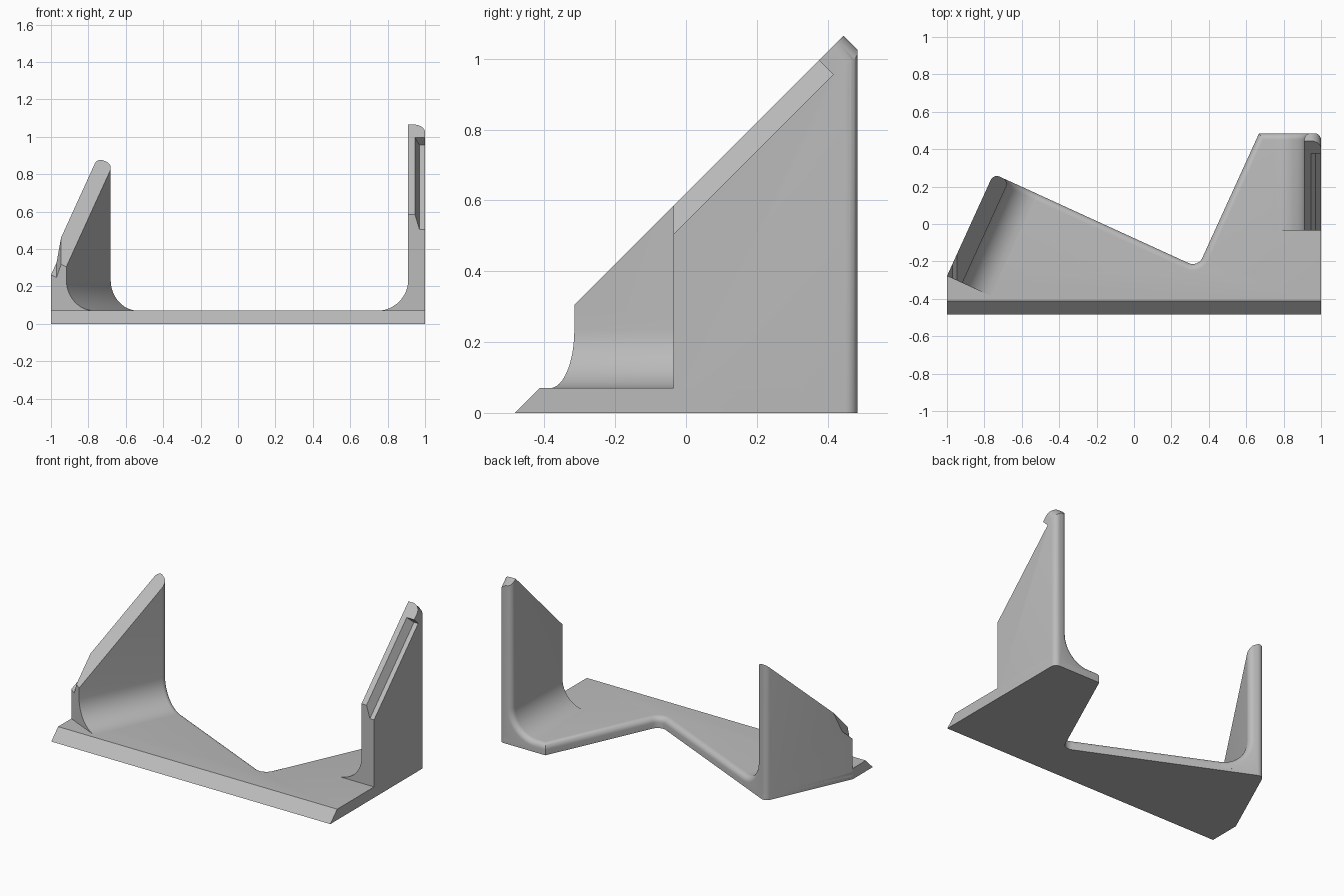
import bpy, bmesh, math
from mathutils import Vector, Matrix

if "Cube" in bpy.data.objects:
    bpy.data.objects.remove(bpy.data.objects["Cube"])

A = math.radians(24.5)
THICK, WALL, FILLET, R = 0.07, 0.09, 0.165, 0.035   # plate, wall, inside corner, edge rounding
STEPS = [math.pi / 2 * i / 6 for i in range(7)]
SLOPE_N = Vector((0, -1, 1)).normalized()           # shared leaning plane z = y + 0.62
SLOPE_P = Vector((0, 0, 0.62))

mat = bpy.data.materials.new("light grey")
mat.diffuse_color = (0.5, 0.5, 0.5, 1)
mat.use_nodes = True
mat.node_tree.nodes["Principled BSDF"].inputs["Base Color"].default_value = mat.diffuse_color


def loft(rings):
    bm = bmesh.new()
    vs = [[bm.verts.new(p) for p in ring] for ring in rings]
    n = len(vs[0])
    for a, b in zip(vs, vs[1:]):
        for i in range(n):
            j = (i + 1) % n
            bm.faces.new((a[i], a[j], b[j], b[i]))
    bm.faces.new(vs[0][::-1])
    bm.faces.new(vs[-1])
    bmesh.ops.recalc_face_normals(bm, faces=bm.faces[:])
    return bm


def cut(bm, point, normal):
    # trim everything on the normal side and cap the opening
    geom = bm.verts[:] + bm.edges[:] + bm.faces[:]
    bmesh.ops.bisect_plane(bm, geom=geom, dist=1e-6, plane_co=point, plane_no=normal, clear_outer=True)
    bmesh.ops.holes_fill(bm, edges=[e for e in bm.edges if e.is_boundary], sides=0)
    bmesh.ops.recalc_face_normals(bm, faces=bm.faces[:])


def to_object(bm, name):
    me = bpy.data.meshes.new(name)
    bm.to_mesh(me)
    bm.free()
    me.materials.append(mat)
    ob = bpy.data.objects.new(name, me)
    bpy.context.collection.objects.link(ob)
    return ob


def activate(ob):
    bpy.ops.object.select_all(action='DESELECT')
    ob.select_set(True)
    bpy.context.view_layer.objects.active = ob


def smooth(ob):
    activate(ob)
    bpy.ops.object.shade_smooth_by_angle(angle=math.radians(30))


# Base plate: chamfered front, notched back with a rounded upper edge
n1 = Vector((math.sin(A), math.cos(A)))
n2 = Vector((-math.cos(A), math.sin(A)))
up = Vector((0, 1))
notch = Vector((0.342, -0.232))
notch_c = notch + 0.055 * (n1 + n2)
left_back = Vector((-1, -0.278)) + 0.6 * n1
peak = notch + n1 * ((0.485 - notch.y) / n1.y)


def plate_ring(z, d):
    pts = [Vector((-1, -0.483 + z)), Vector((1, -0.483 + z))]
    c = Vector((1 - R, 0.485 - R))
    for t in STEPS:
        pts.append(c + R * Vector((math.cos(t), math.sin(t))) - up * d * math.sin(t))
    pts.append(peak - d * (up + n2) / (1 + up.dot(n2)))
    for t in STEPS:
        pts.append(notch_c - (0.055 + d) * (n2 * math.cos(t) + n1 * math.sin(t)))
    c = left_back - R * (n1 + n2)
    for t in STEPS:
        pts.append(c + R * (n1 * math.cos(t) + n2 * math.sin(t)) - n1 * d * math.cos(t))
    pts.append(Vector((-1, -0.278)))
    return [(p.x, p.y, z) for p in pts]


rings = [plate_ring(0, 0)]
rings += [plate_ring(THICK - R + R * math.sin(t), R * (1 - math.cos(t))) for t in STEPS]
smooth(to_object(loft(rings), "base_plate"))


# Side walls: upright with a curved foot, rounded at the back end
def wall_ring(y, d):
    pts = [(d, 0.02), (d, 1.4), (WALL - d, 1.4)]
    for i in range(13):
        t = math.pi + math.pi / 2 * i / 12
        pts.append((WALL + FILLET + (FILLET + d) * math.cos(t),
                    THICK + FILLET + (FILLET + d) * math.sin(t)))
    pts.append((WALL + FILLET, 0.02))
    return [(x, y, z) for x, z in pts]


def wall(length, matrix):
    rings = [wall_ring(0, 0)]
    rings += [wall_ring(length - R + R * math.sin(t), R * (1 - math.cos(t))) for t in STEPS]
    bm = loft(rings)
    bm.transform(matrix)
    cut(bm, SLOPE_P, SLOPE_N)
    return bm


left = wall(0.6, Matrix.Translation((-1, -0.278, 0)) @ Matrix.Rotation(-A, 4, 'Z'))
right = wall(0.52, Matrix.Translation((1, -0.035, 0)) @ Matrix.Scale(-1, 4, (1, 0, 0)))

# Rounded tip of the taller wall
tip_n = Vector((0, 1, 1)).normalized()
tip_r = 0.06
centre = Vector((1 - tip_r, 0, 0)) + tip_n * (1.51 / math.sqrt(2) - tip_r)
for t in STEPS[:-1]:
    n = tip_n * math.cos(t) + Vector((1, 0, 0)) * math.sin(t)
    cut(right, centre + n * tip_r, n)


# Step cut into the outer side of each sloping edge
def add_step(ob, side):
    rings = []
    for u in (-0.5, 1.372 / math.sqrt(2)):
        ring = []
        for x, h in ((0.97, -0.057), (1.2, -0.057), (1.2, 0.05), (0.925, 0.05)):
            p = SLOPE_N * (h + SLOPE_P.dot(SLOPE_N)) + tip_n * u
            ring.append((x * side, p.y, p.z))
        rings.append(ring)
    cutter = to_object(loft(rings), "step_cutter")
    cutter.hide_render = True
    mod = ob.modifiers.new("step", 'BOOLEAN')
    mod.operation, mod.solver, mod.object = 'DIFFERENCE', 'EXACT', cutter
    activate(ob)
    bpy.ops.object.modifier_apply(modifier=mod.name)
    bpy.data.objects.remove(cutter)


for bm, name, side in ((left, "left_wall", -1), (right, "right_wall", 1)):
    ob = to_object(bm, name)
    add_step(ob, side)
    smooth(ob)
